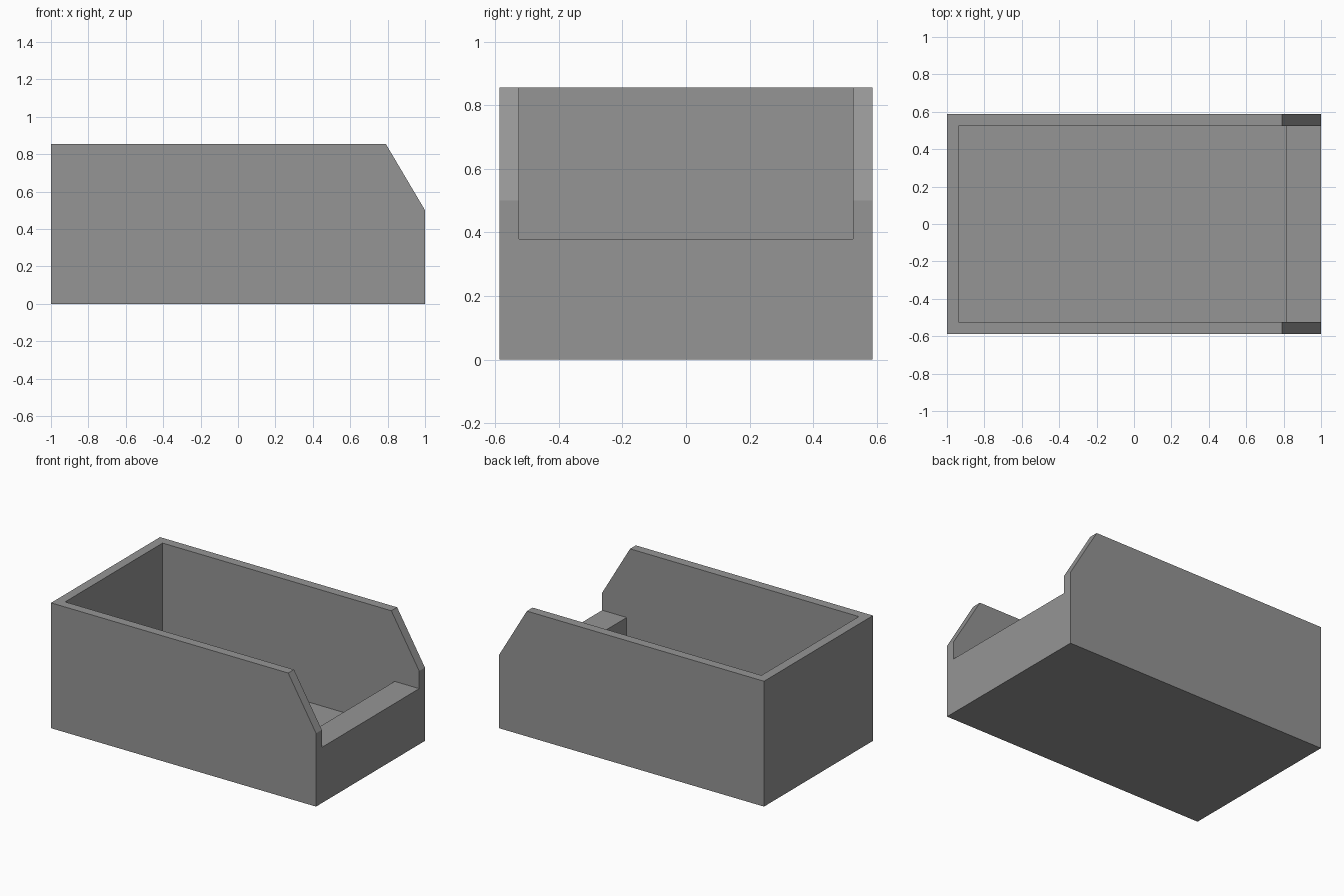
import bpy
import bmesh

if "Cube" in bpy.data.objects:
    bpy.data.objects.remove(bpy.data.objects["Cube"], do_unlink=True)

HALF_WIDTH = 0.587
INNER = 0.525
HEIGHT = 0.855
FLOOR = 0.065
LIP_TOP = 0.38

grey = bpy.data.materials.new("plain_grey")
grey.use_nodes = True
COLOUR = (0.3, 0.3, 0.3, 1)
grey.diffuse_color = COLOUR
grey.node_tree.nodes["Principled BSDF"].inputs["Base Color"].default_value = COLOUR


def extrude_profile(name, profile, half_width):
    """Extrude an x-z outline evenly to both sides of y = 0."""
    bm = bmesh.new()
    face = bm.faces.new([bm.verts.new((x, -half_width, z)) for x, z in profile])
    result = bmesh.ops.extrude_face_region(bm, geom=[face])
    verts = [v for v in result["geom"] if isinstance(v, bmesh.types.BMVert)]
    bmesh.ops.translate(bm, verts=verts, vec=(0, 2 * half_width, 0))
    bmesh.ops.recalc_face_normals(bm, faces=bm.faces)
    mesh = bpy.data.meshes.new(name)
    bm.to_mesh(mesh)
    bm.free()
    obj = bpy.data.objects.new(name, mesh)
    bpy.context.collection.objects.link(obj)
    mesh.materials.append(grey)
    return obj


# Outer body with sloped front corner
bin_body = extrude_profile(
    "storage_bin",
    [(-1, 0), (1, 0), (1, 0.5), (0.79, HEIGHT), (-1, HEIGHT)],
    HALF_WIDTH)

# Stepped hollow: deep cavity, then the shallow opening above the thick lip
hollow = extrude_profile(
    "hollow_cutter",
    [(-0.937, FLOOR), (0.815, FLOOR), (0.815, LIP_TOP), (1.2, LIP_TOP),
     (1.2, 1.2), (-0.937, 1.2)],
    INNER)
hollow.hide_render = True

cut = bin_body.modifiers.new("hollow", 'BOOLEAN')
cut.operation = 'DIFFERENCE'
cut.solver = 'EXACT'
cut.object = hollow

# Apply the cut and discard the cutter
bpy.context.view_layer.objects.active = bin_body
bin_body.select_set(True)
bpy.ops.object.modifier_apply(modifier=cut.name)
bpy.data.objects.remove(hollow, do_unlink=True)
